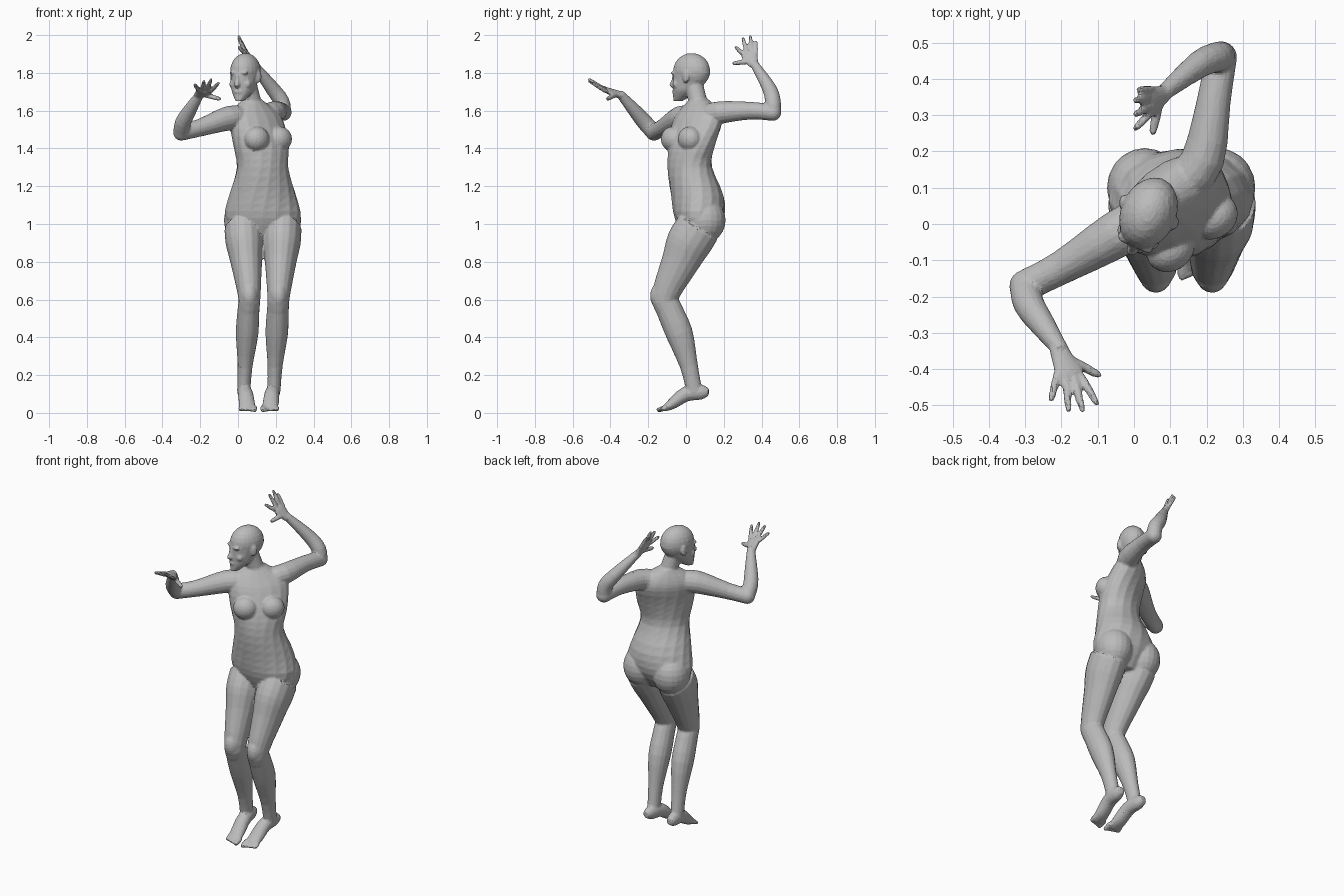
import bpy, bmesh
from math import cos, sin, pi, radians
from mathutils import Vector, Matrix

cube = bpy.data.objects.get("Cube")
if cube:
    bpy.data.objects.remove(cube, do_unlink=True)

bm = bmesh.new()
SIDES = 16
STEPS = 3
ACROSS = Vector((1, 0, 0))
UP = Vector((0, 0, 1))


def curve_value(before, start, end, after, t):
    """Catmull-Rom value between start and end."""
    slope_in, slope_out = (end - before) / 2, (after - start) / 2
    rise = end - start
    return start + t * (slope_in + t * (3 * rise - 2 * slope_in - slope_out
                                        + t * (slope_in + slope_out - 2 * rise)))


def smooth_rows(rows):
    padded = [rows[0], *rows, rows[-1]]
    result = []
    for quad in zip(padded, padded[1:], padded[2:], padded[3:]):
        for step in range(STEPS):
            result.append([curve_value(*values, step / STEPS) for values in zip(*quad)])
    return result + [list(rows[-1])]


def loft(rows, side=None, yaw=None):
    """Closed tube of ellipses (x, y, z, half width, half depth).
    Rings follow the path, or stay level when a yaw rule is given."""
    rows = smooth_rows(rows)
    centres = [Vector(row[:3]) for row in rows]
    padded = [centres[0], *centres, centres[-1]]
    rings = []
    for centre, row, before, after in zip(centres, rows, padded, padded[2:]):
        if yaw:
            wide = Matrix.Rotation(radians(yaw(centre.z)), 3, "Z") @ ACROSS
            deep = UP.cross(wide)
        else:
            along = (after - before).normalized()
            wide = (side - along * side.dot(along)).normalized()
            deep = along.cross(wide)
        wide, deep = wide * row[3], deep * row[4]
        angles = [2 * pi * k / SIDES for k in range(SIDES)]
        rings.append([bm.verts.new(centre + wide * cos(a) + deep * sin(a)) for a in angles])
    for low, high in zip(rings, rings[1:]):
        for k in range(SIDES):
            bm.faces.new((low[k - 1], low[k], high[k], high[k - 1]))
    bm.faces.new(rings[0][::-1])
    bm.faces.new(rings[-1])


def ball(centre, size, yaw=0):
    matrix = (Matrix.Translation(centre) @ Matrix.Rotation(radians(yaw), 4, "Z")
              @ Matrix.Diagonal((*size, 1)))
    bmesh.ops.create_uvsphere(bm, u_segments=20, v_segments=12, radius=1, matrix=matrix)


def digit(base, tip, radius, side):
    """Finger or toe with a rounded tip."""
    loft([(*base.lerp(tip, along), radius * scale, radius * scale)
          for along, scale in ((0, 1), (.5, 1), (.9, .8), (1, .4))], side)


# Torso, twisting steadily from the hips up to the shoulders
def torso_yaw(z):
    return min(max(z - 1.05, 0) * 85, 40)


TORSO = [(.06, .92, .12, .07), (.07, 1.03, .2, .13), (.06, 1.15, .18, .14),
         (.02, 1.3, .14, .115), (.03, 1.42, .16, .11), (.06, 1.54, .17, .1),
         (.07, 1.6, .14, .08), (.07, 1.66, .05, .05)]
loft([(.13 - max(z - 1.38, 0) / 5, y, z, width, depth) for y, z, width, depth in TORSO],
     yaw=torso_yaw)

# Breasts and buttocks
for sign in (-1, 1):
    ball((.16 + sign * .06, sign * .045 - .025, 1.45), (.07, .06, .066), 36)
    ball((.13 + sign * .1, .1, 1.02), (.105, .11, .12))

# Neck
loft([(.08, .07, 1.6, .06, .06), (.07, .06, 1.66, .05, .05), (.05, .04, 1.74, .05, .05)], ACROSS)

# Head, turned to its right
HEAD_YAW = -24
turn = Matrix.Rotation(radians(HEAD_YAW), 3, "Z")


def on_head(left, forward, z):
    return Vector((.04, .03, z)) + turn @ Vector((left, -forward, 0))


def head_yaw(z):
    return HEAD_YAW


ball(on_head(0, 0, 1.81), (.077, .102, .095), HEAD_YAW)
JAW = [(.08, 1.65, .02), (.04, 1.7, .055), (.02, 1.74, .066), (0, 1.8, .075)]
loft([(*on_head(0, forward, z), width, .105 - forward) for forward, z, width in JAW], yaw=head_yaw)

# Nose, lips, brows, cheeks and ears
NOSE = [(.1, 1.79, .01), (.105, 1.76, .012), (.113, 1.735, .016), (.1, 1.72, .01)]
loft([(*on_head(0, forward, z), width, width) for forward, z, width in NOSE], yaw=head_yaw)
ball(on_head(0, .1, 1.7), (.023, .01, .01), HEAD_YAW)
for sign in (-1, 1):
    ball(on_head(sign * .03, .09, 1.8), (.025, .014, .01), HEAD_YAW)
    ball(on_head(sign * .04, .07, 1.74), (.022, .022, .022), HEAD_YAW)
    ball(on_head(sign * .077, 0, 1.78), (.011, .02, .034), HEAD_YAW - sign * 15)

# Legs: one shared profile of depth, height and radius; each foot has a lifted heel
LEG = [(.065, .98, .1), (.015, .9, .1), (-.03, .8, .084), (-.11, .62, .06),
       (-.09, .55, .058), (-.035, .42, .06), (.015, .25, .04), (.045, .11, .035)]
FOOT = [(.12, .11, .02, .02), (.08, .11, .035, .04), (0, .1, .04, .04),
        (-.07, .05, .043, .03), (-.12, .02, .042, .015)]
KNEE_Z = .62


def leg(hip, knee, ankle, inner):
    def path_x(z):
        if z > KNEE_Z:
            return knee + (hip - knee) * (z - KNEE_Z) * 3
        return knee + (ankle - knee) * (KNEE_Z - z) * 2

    loft([(path_x(z), y, z, radius, radius * 1.2) for y, z, radius in LEG], ACROSS)
    ball((knee, -.14, KNEE_Z), (.045, .05, .07))
    loft([(ankle + inner * (.1 - y) / 10, y, z, width, height)
          for y, z, width, height in FOOT], ACROSS)
    for k in range(5):
        x = ankle + inner * (.057 - k * .0185)
        digit(Vector((x, -.1, .03)), Vector((x, k * .006 - .155, .012)),
              .011 if k else .0145, ACROSS)


leg(.03, .06, .03, 1)
leg(.235, .215, .19, -1)


# Arms: upper arm and forearm tubes meeting in a round elbow
def arm(upper, lower, side):
    for rows in (upper, lower):
        loft([(*row, row[-1]) for row in rows], side)
    x, y, z, radius = upper[-1]
    ball((x, y, z), (radius, radius, radius))


def hand(wrist, little, index, tips, thumb):
    """Palm slab from the wrist to the knuckles, four fingers and a thumb."""
    wrist, little, index, thumb = map(Vector, (wrist, little, index, thumb))
    middle, across = (little + index) / 2, index - little
    half = across.length / 2
    loft([(*wrist, .026, .02), (*wrist.lerp(middle, .5), half, .018),
          (*middle, half + .01, .015), (*wrist.lerp(middle, 1.1), half, .011)], across)
    for k, tip in enumerate(tips):
        digit(little.lerp(index, k / 3), Vector(tip), .0115, across)
    digit(wrist.lerp(index, .35), thumb, .0135, across)


arm([(.03, .02, 1.56, .06), (-.05, -.03, 1.56, .065), (-.2, -.12, 1.51, .047), (-.3, -.17, 1.485, .044)],
    [(-.3, -.17, 1.485, .043), (-.29, -.22, 1.54, .043), (-.25, -.28, 1.61, .035), (-.2, -.35, 1.69, .022)],
    UP)
arm([(.13, .1, 1.57, .06), (.19, .18, 1.59, .06), (.22, .34, 1.6, .047), (.24, .46, 1.59, .044)],
    [(.24, .46, 1.59, .042), (.23, .46, 1.65, .042), (.18, .44, 1.72, .038), (.08, .36, 1.85, .022)],
    ACROSS + UP)
hand((-.21, -.34, 1.68), (-.21, -.41, 1.71), (-.145, -.42, 1.7),
     [(-.23, -.49, 1.74), (-.18, -.52, 1.76), (-.14, -.52, 1.77), (-.1, -.5, 1.75)],
     (-.09, -.42, 1.66))
hand((.085, .36, 1.84), (.05, .37, 1.9), (.04, .3, 1.9),
     [(.01, .37, 1.97), (0, .34, 2), (0, .3, 1.99), (0, .26, 1.94)],
     (.05, .245, 1.85))

# Fuse the parts into one skin, soften the joins and reduce it to flat facets
bmesh.ops.recalc_face_normals(bm, faces=bm.faces)
parts = bpy.data.meshes.new("body_parts")
bm.to_mesh(parts)
bm.free()
body = bpy.data.objects.new("body", parts)
bpy.context.collection.objects.link(body)

fuse = body.modifiers.new("fuse", "REMESH")
fuse.mode = "VOXEL"
fuse.voxel_size = .006
soften = body.modifiers.new("soften", "SMOOTH")
soften.factor = .5
soften.iterations = 6
reduce = body.modifiers.new("reduce", "DECIMATE")
reduce.ratio = .12

depsgraph = bpy.context.evaluated_depsgraph_get()
skin = bpy.data.meshes.new_from_object(body.evaluated_get(depsgraph))
body.modifiers.clear()
body.data = skin
bpy.data.meshes.remove(parts)

# One plain grey
colour = (.5, .5, .5, 1)
grey = bpy.data.materials.new("plain grey")
grey.use_nodes = True
grey.diffuse_color = colour
grey.node_tree.nodes["Principled BSDF"].inputs["Base Color"].default_value = colour
skin.materials.clear()
skin.materials.append(grey)
skin.polygons.foreach_set("use_smooth", [False] * len(skin.polygons))
